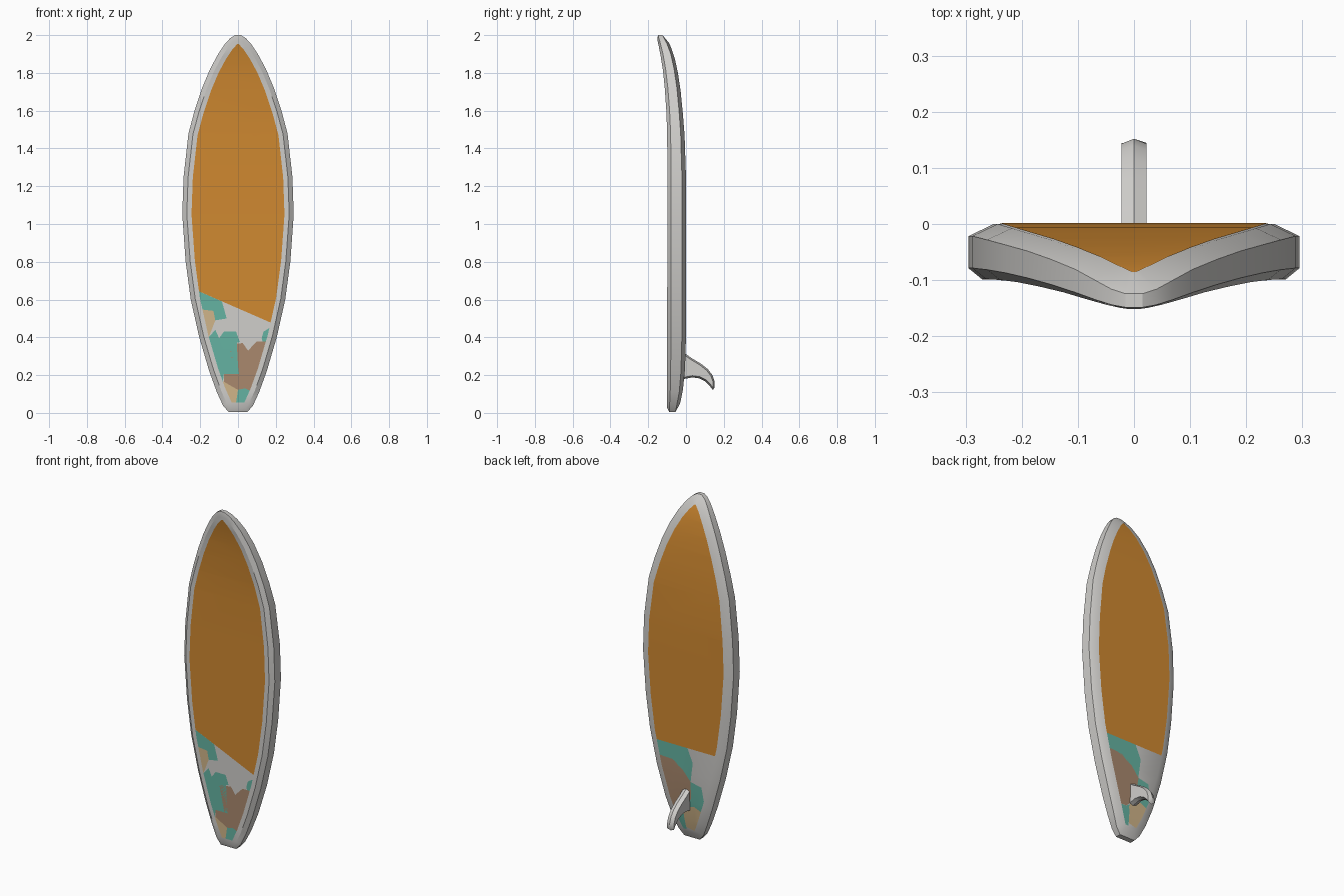
import bpy, bmesh
from mathutils import Vector

cube = bpy.data.objects.get("Cube")
if cube:
    bpy.data.objects.remove(cube)


def material(name, rgb):
    m = bpy.data.materials.new(name)
    m.use_nodes = True
    m.diffuse_color = (*rgb, 1)
    m.node_tree.nodes["Principled BSDF"].inputs["Base Color"].default_value = (*rgb, 1)
    return m


grey = material("light grey", (0.63, 0.62, 0.60))
orange = material("orange", (0.63, 0.25, 0.03))
teal = material("teal", (0.13, 0.45, 0.36))
brown = material("brown", (0.40, 0.25, 0.155))
tan = material("tan", (0.63, 0.46, 0.25))


def finish(bm, name, mat):
    me = bpy.data.meshes.new(name)
    bm.to_mesh(me)
    bm.free()
    ob = bpy.data.objects.new(name, me)
    bpy.context.collection.objects.link(ob)
    me.materials.append(mat)
    bpy.ops.object.select_all(action="DESELECT")
    ob.select_set(True)
    bpy.context.view_layer.objects.active = ob
    bpy.ops.object.shade_smooth_by_angle(angle=0.5)
    return ob


def lerp(table, z):
    if z <= table[0][0]:
        return table[0][1]
    for (z0, a), (z1, b) in zip(table, table[1:]):
        if z <= z1:
            return a + (b - a) * (z - z0) / (z1 - z0)
    return table[-1][1]


# Half outline (half width, height), tail to nose
OUTLINE = [(0.05, 0.005), (0.08, 0.04), (0.112, 0.11), (0.152, 0.22), (0.205, 0.4),
           (0.25, 0.6), (0.277, 0.8), (0.295, 1.05), (0.288, 1.25), (0.262, 1.48),
           (0.23, 1.6), (0.19, 1.72), (0.148, 1.82), (0.105, 1.9), (0.068, 1.955),
           (0.04, 1.985), (0.015, 2.0)]
# Rocker curves (height, depth) of the two faces
FRONT = [(0, -0.1), (0.3, -0.1), (1.3, -0.098), (1.5, -0.1), (1.65, -0.106),
         (1.8, -0.12), (1.9, -0.136), (1.96, -0.148), (2.0, -0.157)]
BACK = [(0, -0.045), (0.05, -0.032), (0.1, -0.019), (0.2, -0.007), (0.33, 0), (1.3, 0), (1.48, -0.008),
        (1.6, -0.018), (1.72, -0.03), (1.82, -0.046), (1.9, -0.065), (1.96, -0.09), (2.0, -0.115)]


def inset(d):
    """Outline moved inward by d along its normals."""
    pts = [Vector(p) for p in OUTLINE]
    ring = [Vector((-pts[0].x, pts[0].y))] + pts + [Vector((-pts[-1].x, pts[-1].y))]
    out = []
    for a, p, b in zip(ring, ring[1:], ring[2:]):
        t = ((p - a).normalized() + (b - p).normalized()).normalized()
        q = p - Vector((t.y, -t.x)) * d
        out.append((max(q.x, 0.004), q.y))
    return out


# Board body: eight-sided rings lofted from tail to nose
front_rim, back_rim = inset(0.024), inset(0.045)
deck = {-1: [(z, lerp(FRONT, z)) for _, z in front_rim],
        1: [(z, lerp(BACK, z)) for _, z in back_rim]}
bm = bmesh.new()
rings = []
for (w, z), (wf, zf), (wb, zb) in zip(OUTLINE, front_rim, back_rim):
    f, b = lerp(FRONT, z), lerp(BACK, z)
    t = b - f
    half = [(wf, lerp(FRONT, zf), zf), (w, f + 0.2 * t, z), (w, b - 0.22 * t, z), (wb, lerp(BACK, zb), zb)]
    ring = half + [(-x, y, h) for x, y, h in reversed(half)]
    rings.append([bm.verts.new(p) for p in ring])
for r, s in zip(rings, rings[1:]):
    for i in range(8):
        j = (i + 1) % 8
        bm.faces.new((r[i], r[j], s[j], s[i]))
for r in (rings[0], rings[-1]):
    for i in range(3):
        bm.faces.new((r[i], r[i + 1], r[6 - i], r[7 - i]))
bmesh.ops.recalc_face_normals(bm, faces=bm.faces)
finish(bm, "board_body", grey)

# Fin: curved profile with a ridge along its edge
FIN = [(-0.02, 0.325), (0.03, 0.29), (0.08, 0.26), (0.115, 0.232), (0.14, 0.2), (0.152, 0.165),
       (0.152, 0.135), (0.142, 0.122), (0.125, 0.143), (0.1, 0.168), (0.07, 0.183), (0.035, 0.188),
       (-0.02, 0.178)]
bm = bmesh.new()
loops = [[], [], []]
n = len(FIN)
for i, p in enumerate(FIN):
    a, b = Vector(FIN[max(i - 1, 0)]), Vector(FIN[min(i + 1, n - 1)])
    t = (b - a).normalized()
    q = Vector(p) + Vector((t.y, -t.x)) * 0.009
    loops[0].append(bm.verts.new((-0.022, q.x, q.y)))
    loops[1].append(bm.verts.new((0, *p)))
    loops[2].append(bm.verts.new((0.022, q.x, q.y)))
for a, b in zip(loops, loops[1:]):
    for i in range(n - 1):
        bm.faces.new((a[i], a[i + 1], b[i + 1], b[i]))
for side in (loops[0], loops[2]):
    for i in range(n // 2):
        quad = [side[i], side[i + 1], side[n - 2 - i], side[n - 1 - i]]
        bm.faces.new(list(dict.fromkeys(quad)))
bmesh.ops.recalc_face_normals(bm, faces=bm.faces)
finish(bm, "fin", grey)

# Painted area boundary
edge = inset(0.049)
BOUNDS = edge + [(-x, z) for x, z in reversed(edge)]


def cut(bm, co, no, clear):
    bmesh.ops.bisect_plane(bm, geom=bm.verts[:] + bm.edges[:] + bm.faces[:], dist=1e-6,
                           plane_co=co, plane_no=no, clear_outer=clear)


def panel(name, pts, side, mat):
    """Thin painted panel, trimmed to the boundary and laid on the deck."""
    bm = bmesh.new()
    bm.faces.new([bm.verts.new((x, 0, z)) for x, z in pts])
    bmesh.ops.triangulate(bm, faces=bm.faces[:])
    for (x0, z0), (x1, z1) in zip(BOUNDS, BOUNDS[1:] + BOUNDS[:1]):
        cut(bm, (x0, 0, z0), (z1 - z0, 0, x0 - x1), True)
    for z, _ in deck[side]:
        cut(bm, (0, 0, z), (0, 0, 1), False)
    for v in bm.verts:
        v.co.y = lerp(deck[side], v.co.z) + side * 0.0015
    bm.normal_update()
    bmesh.ops.reverse_faces(bm, faces=[f for f in bm.faces if f.normal.y * side < 0])
    finish(bm, name, mat)


panel("front_orange_panel", [(-0.4, 0.728), (0.4, 0.379), (0.4, 1.952), (-0.4, 1.952)], -1, orange)
panel("back_orange_panel", [(-0.4, 0.555), (0.4, 0.555), (0.4, 1.96), (-0.4, 1.96)], 1, orange)

# Camouflage patches on the front
FRONT_PATCHES = [
    (teal, [(-0.3, 0.684), (-0.085, 0.59), (-0.095, 0.55), (-0.06, 0.5), (-0.12, 0.49), (-0.13, 0.54), (-0.3, 0.56)]),
    (tan, [(-0.3, 0.56), (-0.13, 0.54), (-0.12, 0.49), (-0.155, 0.4), (-0.3, 0.41)]),
    (teal, [(-0.3, 0.41), (-0.155, 0.4), (-0.12, 0.44), (-0.1, 0.395), (-0.075, 0.43), (-0.01, 0.43), (0.01, 0.375),
            (-0.05, 0.36), (0.0, 0.25), (0.005, 0.207), (-0.075, 0.207), (-0.08, 0.165), (-0.3, 0.17)]),
    (brown, [(-0.05, 0.36), (0.025, 0.37), (0.053, 0.33), (0.1, 0.378), (0.3, 0.378), (0.2, 0.1), (0.075, 0.112),
             (0.037, 0.13), (0.0, 0.122), (-0.075, 0.165), (-0.075, 0.207), (0.005, 0.207), (0.01, 0.26)]),
    (tan, [(-0.2, 0.17), (-0.08, 0.168), (0.0, 0.122), (-0.01, 0.055), (-0.2, 0.055)]),
    (teal, [(0.0, 0.122), (0.037, 0.13), (0.075, 0.112), (0.2, 0.1), (0.1, 0.055), (-0.01, 0.055)]),
    (teal, [(0.125, 0.395), (0.135, 0.43), (0.175, 0.455), (0.3, 0.45), (0.3, 0.38), (0.13, 0.378)]),
]
# Camouflage patches on the back
BACK_PATCHES = [
    (teal, [(0.3, 0.555), (-0.01, 0.555), (-0.045, 0.475), (0.0, 0.44), (-0.03, 0.36), (0.02, 0.42), (0.08, 0.465),
            (0.3, 0.475)]),
    (brown, [(0.3, 0.475), (0.08, 0.465), (0.02, 0.42), (-0.03, 0.36), (-0.03, 0.26), (0.01, 0.2), (0.045, 0.165),
             (0.3, 0.17)]),
    (teal, [(-0.03, 0.36), (-0.1, 0.345), (-0.11, 0.26), (-0.2, 0.2), (-0.13, 0.18), (-0.05, 0.215), (0.01, 0.2),
            (-0.03, 0.26)]),
    (tan, [(0.01, 0.2), (-0.05, 0.215), (-0.13, 0.18), (-0.1, 0.09), (-0.05, 0.06), (0.015, 0.075), (0.025, 0.17)]),
    (teal, [(0.025, 0.18), (0.045, 0.165), (0.2, 0.16), (0.1, 0.06), (0.015, 0.06)]),
]
for label, side, patches in (("front", -1, FRONT_PATCHES), ("back", 1, BACK_PATCHES)):
    for i, (mat, pts) in enumerate(patches, 1):
        panel(f"{label}_patch_{i}", pts, side, mat)
